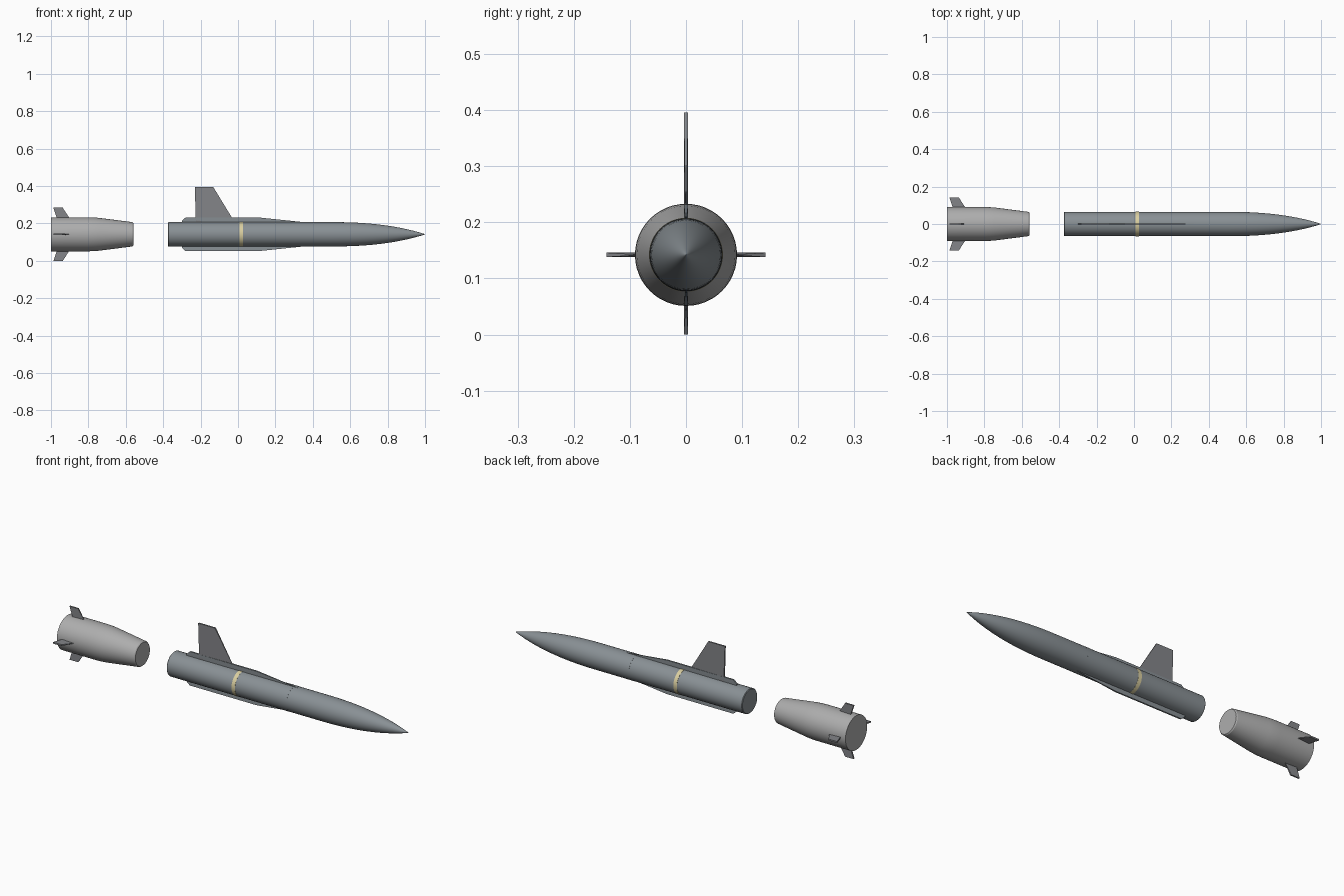
import bpy, bmesh
from math import radians, sin, cos, pi
from mathutils import Matrix

AXIS = 0.142   # height of the long axis
R = 0.065      # main body radius

cube = bpy.data.objects.get("Cube")
if cube:
    bpy.data.objects.remove(cube)


def material(name, rgb):
    m = bpy.data.materials.new(name)
    m.use_nodes = True
    m.diffuse_color = (*rgb, 1)
    m.node_tree.nodes["Principled BSDF"].inputs["Base Color"].default_value = (*rgb, 1)
    return m


body_grey = material("body grey", (0.25, 0.28, 0.30))
booster_grey = material("booster light grey", (0.42, 0.42, 0.42))
fin_grey = material("fin grey", (0.23, 0.235, 0.25))
band_cream = material("band cream", (0.70, 0.62, 0.35))


def add_object(name, bm, mat, smooth=False):
    bmesh.ops.recalc_face_normals(bm, faces=bm.faces)
    mesh = bpy.data.meshes.new(name)
    bm.to_mesh(mesh)
    bm.free()
    mesh.materials.append(mat)
    ob = bpy.data.objects.new(name, mesh)
    bpy.context.collection.objects.link(ob)
    if smooth:
        bpy.ops.object.select_all(action="DESELECT")
        ob.select_set(True)
        bpy.context.view_layer.objects.active = ob
        bpy.ops.object.shade_smooth_by_angle(angle=radians(30))
    return ob


def lathe(name, profile, mat, sides=48):
    """Turn (x, radius) points around the long axis and cap both ends."""
    bm = bmesh.new()
    rings = []
    for x, r in profile:
        turn = [2 * pi * i / sides for i in range(sides)]
        rings.append([bm.verts.new((x, r * cos(a), AXIS + r * sin(a))) for a in turn])
    for a, b in zip(rings, rings[1:]):
        for i in range(sides):
            j = (i + 1) % sides
            bm.faces.new((a[i], a[j], b[j], b[i]))
    bm.faces.new(rings[0])
    bm.faces.new(rings[-1])
    bmesh.ops.remove_doubles(bm, verts=bm.verts, dist=1e-5)
    return add_object(name, bm, mat, True)


def blade(name, outline, mat, turn=0, half=0.004):
    """Flat plate from (x, distance from axis) points, turned about the axis.
    The plate runs from half thickness on most points to a thin leading edge."""
    bm = bmesh.new()
    front = max(x for x, _ in outline)
    sides = []
    for s in (-1, 1):
        sides.append([bm.verts.new((x, s * (half * 0.2 if x == front else half), d))
                      for x, d in outline])
    n = len(outline)
    bm.faces.new(sides[0])
    bm.faces.new(sides[1])
    for i in range(n):
        j = (i + 1) % n
        bm.faces.new((sides[0][i], sides[0][j], sides[1][j], sides[1][i]))
    place = Matrix.Translation((0, 0, AXIS)) @ Matrix.Rotation(radians(turn), 4, "X")
    bmesh.ops.transform(bm, matrix=place, verts=bm.verts)
    return add_object(name, bm, mat)


# Main body with a pointed ogive nose
lathe("main_body", [(-0.375, R - 0.003), (-0.372, R), (0.3, R), (0.5, R)], body_grey)
nose = [(0.5, R)]
for i in range(1, 16):
    t = i / 16
    nose.append((0.5 + 0.5 * t, R * (1 - t ** 2.3) ** 0.93))
lathe("nose", nose + [(0.997, 0.002), (1.0, 0.0002)], body_grey)

# Rings around the body
lathe("cream_band", [(0.008, R), (0.008, R + 0.001), (0.028, R + 0.001), (0.028, R)], band_cream)
lathe("joint_ring", [(0.29, R), (0.29, R + 0.0004), (0.33, R + 0.0004), (0.33, R)], body_grey)

# Long strakes above and below, and the tall upper fin
strake = [(-0.30, 0.06), (-0.30, 0.073), (-0.28, 0.09), (0.11, 0.09), (0.36, 0.064), (0.36, 0.06)]
for name, turn in (("upper_strake", 0), ("lower_strake", 180)):
    blade(name, strake, body_grey, turn)
blade("upper_fin", [(-0.225, 0.06), (-0.231, 0.254), (-0.133, 0.254), (-0.03, 0.085), (-0.03, 0.06)],
      fin_grey)

# Separated tail booster, tapering forward
lathe("booster", [(-1.0, 0.091), (-0.8, 0.091), (-0.77, 0.09), (-0.74, 0.0875),
                  (-0.565, R), (-0.56, R - 0.004)], booster_grey)

# Four swept booster fins
for name, turn in (("top", 0), ("right", 90), ("bottom", 180), ("left", 270)):
    blade("booster_fin_" + name,
          [(-0.968, 0.085), (-0.987, 0.142), (-0.937, 0.142), (-0.903, 0.09), (-0.903, 0.085)],
          fin_grey, turn)
